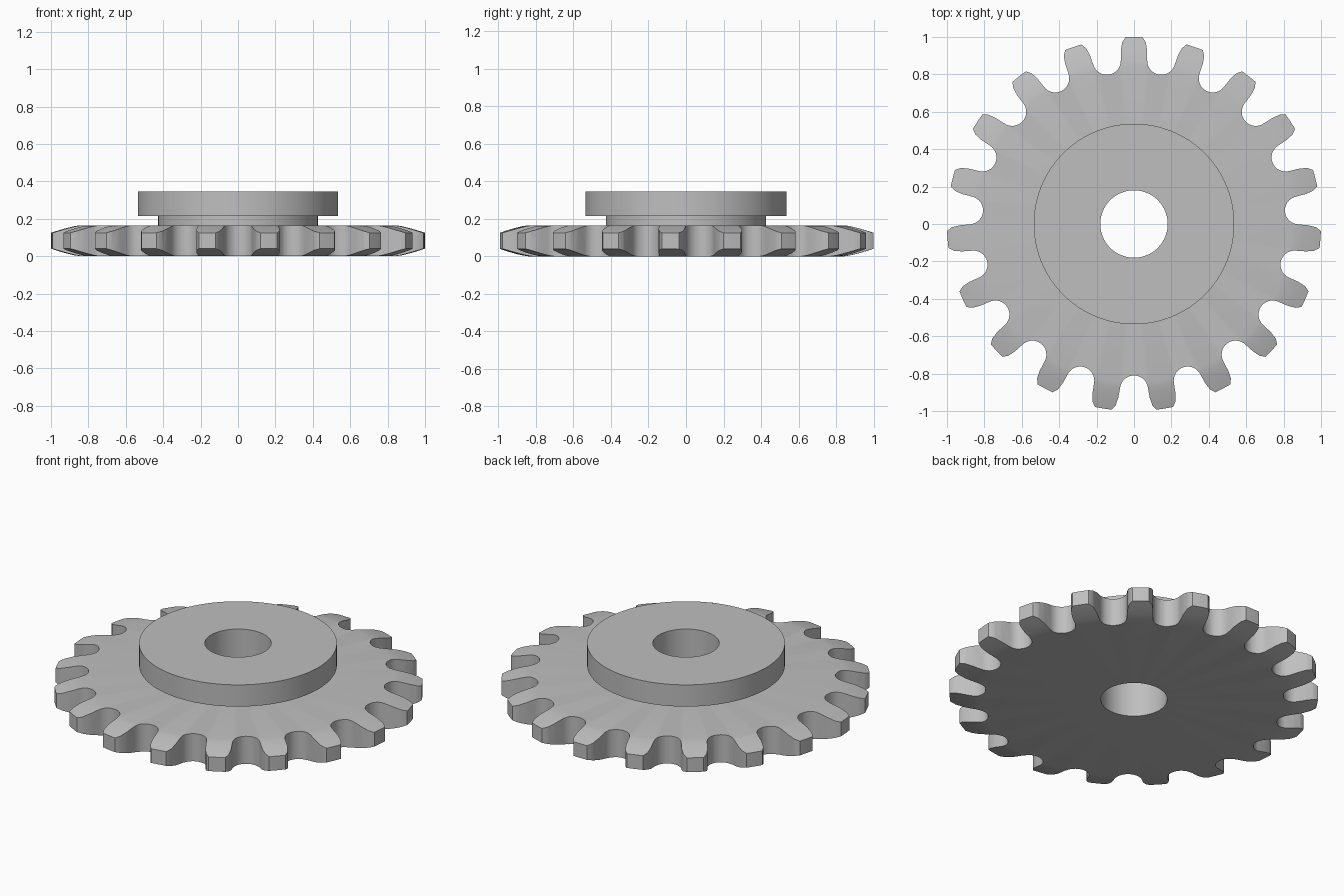
import bpy, bmesh
from math import sin, cos, pi, radians
from mathutils import Matrix

TEETH = 19
HALF = pi / TEETH          # half of the tooth pitch
SEGMENTS = TEETH * 10
BORE = 0.18
THICK = 0.165

cube = bpy.data.objects.get("Cube")
if cube:
    bpy.data.objects.remove(cube, do_unlink=True)

steel = bpy.data.materials.new("grey_steel")
steel.use_nodes = True
grey = (0.52, 0.52, 0.52, 1)
steel.diffuse_color = grey
bsdf = steel.node_tree.nodes["Principled BSDF"]
bsdf.inputs["Base Color"].default_value = grey
bsdf.inputs["Roughness"].default_value = 0.6


def make_object(name, bm):
    bmesh.ops.recalc_face_normals(bm, faces=bm.faces[:])
    mesh = bpy.data.meshes.new(name)
    bm.to_mesh(mesh)
    bm.free()
    mesh.materials.append(steel)
    obj = bpy.data.objects.new(name, mesh)
    bpy.context.collection.objects.link(obj)
    return obj


def lathe(name, profile, closed):
    """Revolve (radius, z) points around the z axis."""
    bm = bmesh.new()
    rings = []
    for r, z in profile:
        rings.append([bm.verts.new((r * cos(a), r * sin(a), z)) for a in
                      (pi / 2 + 2 * pi * i / SEGMENTS for i in range(SEGMENTS))])
    pairs = list(zip(rings, rings[1:]))
    if closed:
        pairs.append((rings[-1], rings[0]))
    for low, high in pairs:
        for i in range(SEGMENTS):
            j = (i + 1) % SEGMENTS
            bm.faces.new((low[i], low[j], high[j], high[i]))
    return make_object(name, bm)


def smooth(obj):
    bpy.ops.object.select_all(action='DESELECT')
    obj.select_set(True)
    bpy.context.view_layer.objects.active = obj
    bpy.ops.object.shade_smooth_by_angle(angle=radians(28))


# Plate: flat disc whose rim tapers on both sides
STEPS = 5
taper = [(0.845 + 0.155 * i / STEPS, 0.04 * (i / STEPS) ** 1.3)
         for i in range(STEPS + 1)]
bottom = [(r, drop) for r, drop in taper]
top = [(r, THICK - drop) for r, drop in reversed(taper)]
plate = lathe("toothed_plate", [(BORE, 0)] + bottom + top + [(BORE, THICK)], True)

# Tooth gaps: a round seat opening along the flanks of the two nearest teeth
SEAT_R, SEAT_C, ARC = 0.075, 0.885, 16
flank = [(0.07, 0.93), (0.063, 0.972), (0.045, 1.0), (0.032, 1.02)]
side = [(y * cos(HALF) + x * sin(HALF), y * sin(HALF) - x * cos(HALF))
        for x, y in flank]
start = pi / 2 + HALF
sweep = 2 * (pi - start)
seat = [(SEAT_C + SEAT_R * cos(start + sweep * i / ARC),
         SEAT_R * sin(start + sweep * i / ARC)) for i in range(ARC + 1)]
outline = side[::-1] + seat + [(u, -v) for u, v in side]

bm = bmesh.new()
for k in range(TEETH):
    turn = Matrix.Rotation(pi / 2 + HALF * (2 * k + 1), 3, 'Z')
    face = bm.faces.new([bm.verts.new(turn @ Matrix.Translation((u, v, -0.05)).translation)
                         for u, v in outline])
    solid = bmesh.ops.extrude_face_region(bm, geom=[face])
    lifted = [g for g in solid["geom"] if isinstance(g, bmesh.types.BMVert)]
    bmesh.ops.translate(bm, verts=lifted, vec=(0, 0, THICK + 0.1))
cutter = make_object("gap_cutter", bm)
cutter.hide_render = True

cut = plate.modifiers.new("tooth_gaps", 'BOOLEAN')
cut.operation = 'DIFFERENCE'
cut.solver = 'EXACT'
cut.object = cutter
bpy.ops.object.select_all(action='DESELECT')
plate.select_set(True)
bpy.context.view_layer.objects.active = plate
bpy.ops.object.modifier_apply(modifier=cut.name)
bpy.data.objects.remove(cutter, do_unlink=True)
smooth(plate)

# Hub: narrow neck under a wide flange, with the bore running through
hub = lathe("hub", [(0.427, THICK), (0.427, 0.215), (0.536, 0.215),
                    (0.536, 0.345), (BORE, 0.345), (BORE, THICK)], False)
smooth(hub)
